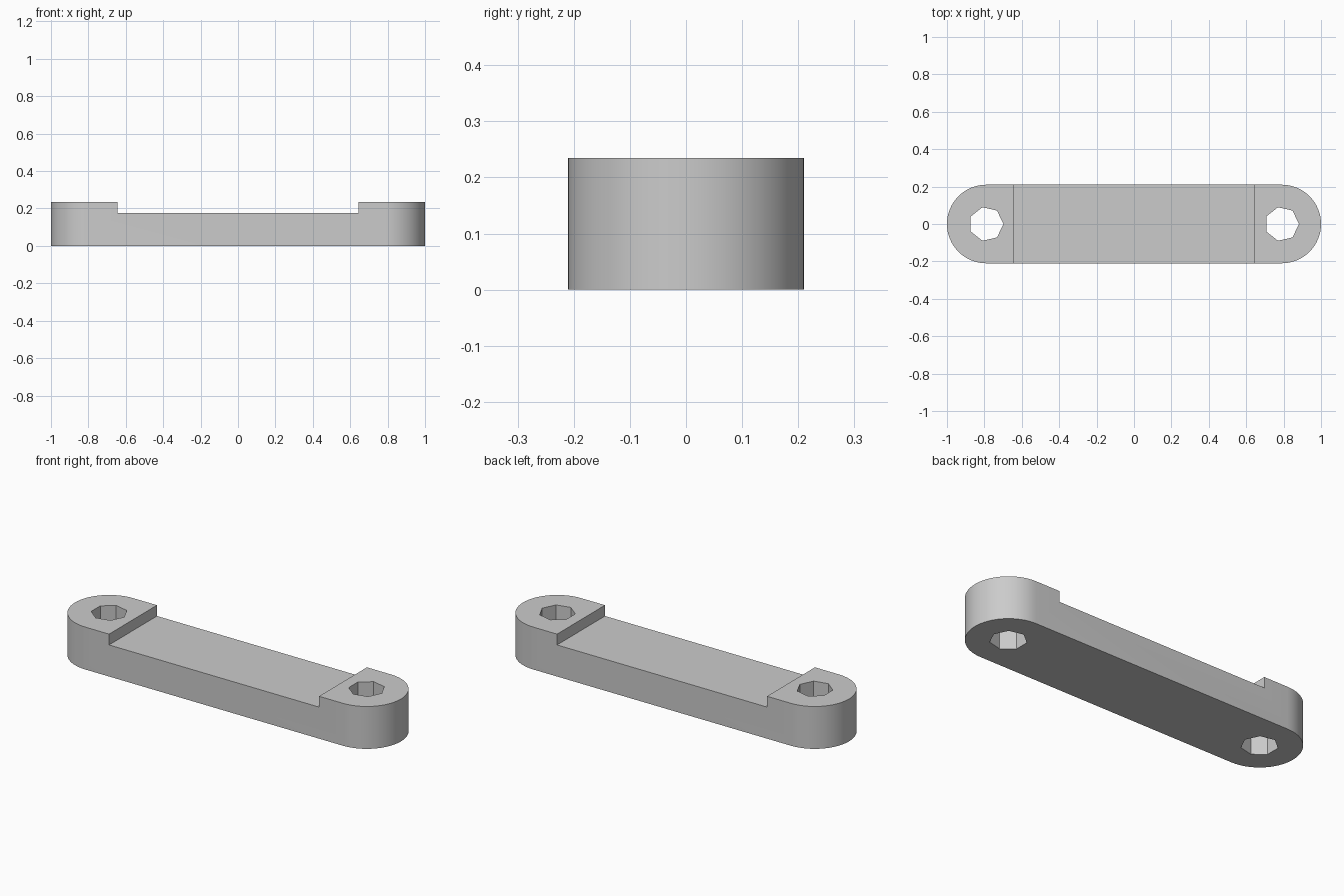
import bpy, bmesh
from math import pi, cos, sin, radians

LENGTH, RADIUS, HEIGHT = 2.0, 0.21, 0.235
DECK_Z, STEP_X = 0.175, 0.644
END_X = LENGTH / 2 - RADIUS
HOLE_R, HOLE_SIDES, ARC_STEPS = 0.092, 7, 32

cube = bpy.data.objects.get("Cube")
if cube:
    bpy.data.objects.remove(cube, do_unlink=True)

grey = bpy.data.materials.new("plain_grey")
grey.use_nodes = True
colour = (0.6, 0.6, 0.6, 1)
grey.diffuse_color = colour
grey.node_tree.nodes["Principled BSDF"].inputs["Base Color"].default_value = colour


def prism(name, outline, z0, z1):
    """Extrude a counter-clockwise xy outline from z0 to z1."""
    bm = bmesh.new()
    base = bm.faces.new([bm.verts.new((x, y, z0)) for x, y in outline])
    top = bmesh.ops.extrude_face_region(bm, geom=[base], use_keep_orig=True)["geom"]
    for v in top:
        if isinstance(v, bmesh.types.BMVert):
            v.co.z = z1
    bmesh.ops.recalc_face_normals(bm, faces=bm.faces)
    mesh = bpy.data.meshes.new(name)
    bm.to_mesh(mesh)
    bm.free()
    mesh.materials.append(grey)
    obj = bpy.data.objects.new(name, mesh)
    bpy.context.collection.objects.link(obj)
    return obj


def arc(cx, radius, start, end, steps):
    angles = [start + (end - start) * i / steps for i in range(steps + 1)]
    return [(cx + radius * cos(a), radius * sin(a)) for a in angles]


# Bar with two rounded ends
outline = (arc(END_X, RADIUS, -pi / 2, pi / 2, ARC_STEPS)
           + arc(-END_X, RADIUS, pi / 2, 3 * pi / 2, ARC_STEPS))
bar = prism("link_bar", outline, 0, HEIGHT)

# Lowered deck between the raised ends
w = RADIUS * 2
recess = [(-STEP_X, -w), (STEP_X, -w), (STEP_X, w), (-STEP_X, w)]
cutters = [prism("deck_cutter", recess, DECK_Z, HEIGHT * 2)]

# Seven-sided through holes
for name, side in (("left", 1), ("right", -1)):
    ring = arc(side * END_X, HOLE_R, 0, 2 * pi, HOLE_SIDES)[:-1]
    cutters.append(prism(name + "_hole_cutter", ring, -HEIGHT, HEIGHT * 2))

bpy.ops.object.select_all(action="DESELECT")
bpy.context.view_layer.objects.active = bar
bar.select_set(True)
for cutter in cutters:
    cutter.hide_render = True
    mod = bar.modifiers.new(cutter.name, "BOOLEAN")
    mod.operation, mod.solver, mod.object = "DIFFERENCE", "EXACT", cutter
    bpy.ops.object.modifier_apply(modifier=mod.name)
for cutter in cutters:
    bpy.data.objects.remove(cutter, do_unlink=True)

# Smooth round ends, crisp steps and holes
bpy.ops.object.shade_smooth_by_angle(angle=radians(30))
